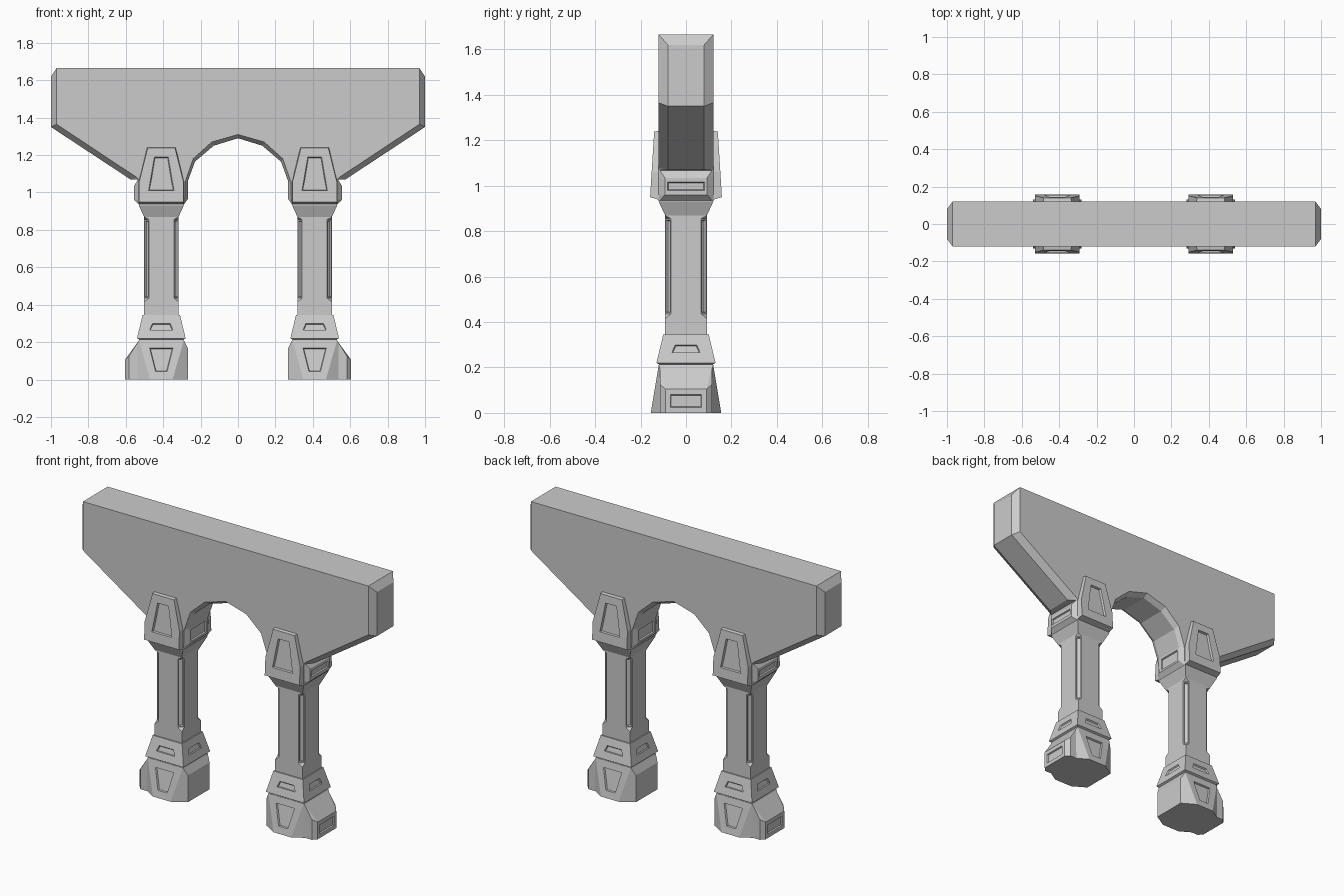
import bpy, bmesh
from mathutils import Vector

if "Cube" in bpy.data.objects:
    bpy.data.objects.remove(bpy.data.objects["Cube"])

CX = 0.41  # column centre


def loft(bm, rings):
    """Skin closed rings of equal length and cap both ends."""
    rows = [[bm.verts.new(p) for p in r] for r in rings]
    n = len(rows[0])
    for a, b in zip(rows, rows[1:]):
        for i in range(n):
            j = (i + 1) % n
            bm.faces.new((a[i], a[j], b[j], b[i]))
    bm.faces.new(rows[0][::-1])
    bm.faces.new(rows[-1])


def clean(bm):
    bmesh.ops.remove_doubles(bm, verts=bm.verts[:], dist=1e-5)
    bmesh.ops.dissolve_degenerate(bm, edges=bm.edges[:], dist=1e-5)
    bmesh.ops.recalc_face_normals(bm, faces=bm.faces[:])
    bm.normal_update()


def recess(bm, faces, su=0.5, sv=0.5, depth=0.01, rim=0.005, remap=None):
    """Sink a scaled panel into each face."""
    for f in faces:
        n = f.normal.copy()
        c = f.calc_center_bounds()
        u = Vector((-n.y, n.x, 0)).normalized()
        v = n.cross(u)
        bmesh.ops.inset_individual(bm, faces=[f], thickness=0.001)
        for vert in f.verts:
            d = vert.co - c
            vert.co = remap(vert.co) if remap else c + u * d.dot(u) * su + v * d.dot(v) * sv
        bm.normal_update()
        bmesh.ops.inset_individual(bm, faces=[f], thickness=rim, depth=-depth)
        bm.normal_update()


def finish(bm, name, mirror=True):
    me = bpy.data.meshes.new(name)
    bm.to_mesh(me)
    bm.free()
    ob = bpy.data.objects.new(name, me)
    bpy.context.collection.objects.link(ob)
    if mirror:
        ob.modifiers.new("Mirror", 'MIRROR').use_axis[0] = True
    return ob


def square(z, h, c=0.0):
    """Square ring with corner chamfer c around the column axis."""
    k = h - c
    pts = [(h, -k), (h, k), (k, h), (-k, h), (-h, k), (-h, -k), (-k, -h), (k, -h)]
    return [(CX + x, y, z) for x, y in pts]


# Deck with arch and capital blocks: side outline and bulged middle outline
side = [(.97, 1.665), (.97, 1.665), (.97, 1.365), (.54, 1.08), (.532, 1.07), (.532, 1.03),
        (.532, .96), (.53, .935), (.29, .935), (.285, .968), (.282, 1.06), (.24, 1.18),
        (.14, 1.27), (0, 1.31)]
mid = [(.97, 1.665, .12), (1, 1.62, .08), (1, 1.35, .08), (.575, 1.07, .08), (.535, 1.068, .115),
       (.556, 1.035, .093), (.556, .96, .093), (.53, .935, .115), (.29, .935, .115),
       (.268, .965, .09), (.268, 1.06, .09), (.23, 1.165, .09), (.13, 1.25, .09), (0, 1.29, .09)]
side = [(x, z, .12) for x, z in side]


def outline(pts, s):
    both = pts + [(-x, z, y) for x, z, y in pts[-2::-1]]
    return [(x, s * y, z) for x, z, y in both]


bm = bmesh.new()
loft(bm, [outline(side, -1), outline(mid, -1), outline(mid, 1), outline(side, 1)])
clean(bm)
blocks = [f for f in bm.faces if abs(f.normal.x) > .99 and .96 < f.calc_center_median().z < 1.04
          and len(f.verts) == 4 and f.calc_area() > .01]
outer = [f for f in blocks if abs(f.calc_center_median().x) > .5]
inner = [f for f in blocks if abs(f.calc_center_median().x) < .3]
recess(bm, outer, .88, .5, .008)
recess(bm, inner, .8, .75, .008)
finish(bm, "arched_deck", mirror=False)

# Tapered plates on the capitals, front and back
bm = bmesh.new()
face_y = lambda z: .158 - (z - .95) * .062


def plate_ring(w, t, z0, z2):
    return [(-w, z0), (w, z0), (w, 1.06), (t, z2), (-t, z2), (-w, 1.06)]


for s in (-1, 1):
    loft(bm, [[(CX + x, s * .11, z) for x, z in plate_ring(.121, .077, .935, 1.243)],
              [(CX + x, s * face_y(z), z) for x, z in plate_ring(.118, .073, .95, 1.238)]])
clean(bm)


def plate_panel(co):
    z = 1.01 if co.z < 1.0 else (1.07 if co.z < 1.1 else 1.19)
    w = .068 - (z - 1.01) / .18 * .031
    return Vector((CX + (w if co.x > CX else -w), (1 if co.y > 0 else -1) * face_y(z), z))


fronts = [f for f in bm.faces if len(f.verts) == 6 and abs(f.calc_center_median().y) > .13]
recess(bm, fronts, depth=.012, remap=plate_panel)
finish(bm, "capital_plates")

# Shafts with stopped, grooved corner chamfers and flared tops
bm = bmesh.new()
loft(bm, [square(.34, .0925), square(.415, .0925), square(.435, .0925, .026),
          square(.855, .0925, .026), square(.87, .0925), square(.93, .12), square(.945, .12)])
clean(bm)
corners = [f for f in bm.faces if abs(abs(f.normal.x) - abs(f.normal.y)) < .05
           and abs(f.normal.z) < .05 and f.calc_area() > .01]
recess(bm, corners, .72, .97, .01, .004)
finish(bm, "column_shafts")

# Flared collars above the feet
bm = bmesh.new()
loft(bm, [square(.205, .118), square(.214, .118), square(.22, .13), square(.345, .1)])
clean(bm)
sides = [f for f in bm.faces if abs(f.normal.z) < .5 and .26 < f.calc_center_bounds().z < .3]
recess(bm, sides, .48, .28, .008)
finish(bm, "column_collars")


def hull(bm, pts):
    vs = [bm.verts.new((CX + x, y, z)) for x, y, z in pts]
    r = bmesh.ops.convex_hull(bm, input=vs)
    bmesh.ops.delete(bm, geom=[g for g in r["geom_interior"] if isinstance(g, bmesh.types.BMVert)],
                     context='VERTS')
    bmesh.ops.dissolve_limit(bm, angle_limit=.01, verts=bm.verts[:], edges=bm.edges[:])
    clean(bm)


# Faceted feet
S = (-1, 1)
quarter = [(.12, .12, .21), (.06, .155, 0), (.143, .105, 0), (.143, .105, .165)]
bm = bmesh.new()
hull(bm, [(a * x, b * y, z) for x, y, z in quarter for a in S for b in S])
recess(bm, [f for f in bm.faces if abs(f.normal.y) > .95], .52, .6, .01)
finish(bm, "column_feet")

# Outward toes
half = [(.05, .115, .2), (.12, .115, .208), (.172, .115, .125), (.195, .09, .105),
        (.195, .09, 0), (.172, .115, 0), (.05, .115, 0)]
bm = bmesh.new()
hull(bm, [(x, b * y, z) for x, y, z in half for b in S])
recess(bm, [f for f in bm.faces if f.normal.x > .98], .77, .55, .008)
finish(bm, "foot_toes")
